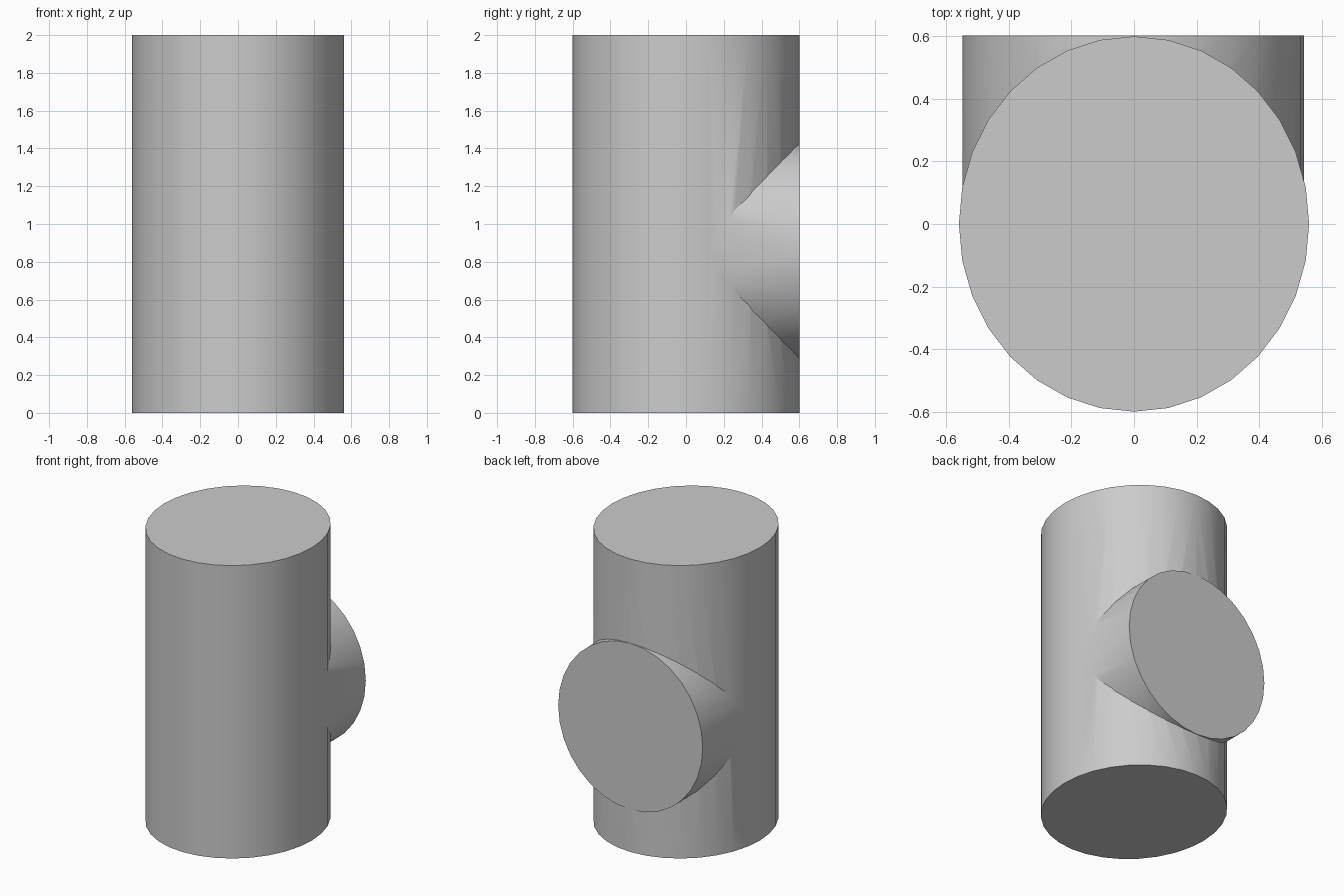
import bpy
import bmesh
import math
from mathutils import Matrix

if "Cube" in bpy.data.objects:
    bpy.data.objects.remove(bpy.data.objects["Cube"], do_unlink=True)

# Single plain colour
grey = bpy.data.materials.new("plain_grey")
grey.use_nodes = True
colour = (0.6, 0.6, 0.6, 1)
grey.diffuse_color = colour
grey.node_tree.nodes["Principled BSDF"].inputs["Base Color"].default_value = colour


def add_cylinder(name, size, centre, tilt=0):
    """Unit cylinder, tilted about x, scaled to half sizes and moved."""
    bm = bmesh.new()
    bmesh.ops.create_cone(bm, cap_ends=True, segments=32,
                          radius1=1, radius2=1, depth=2)
    turn = Matrix.Rotation(tilt, 4, 'X')
    bm.transform(Matrix.Translation(centre) @ Matrix.Diagonal((*size, 1)) @ turn)
    mesh = bpy.data.meshes.new(name)
    bm.to_mesh(mesh)
    bm.free()
    mesh.materials.append(grey)
    obj = bpy.data.objects.new(name, mesh)
    bpy.context.collection.objects.link(obj)
    return obj


# Upright main pipe and the short branch at the back
main_pipe = add_cylinder("pipe_tee", (0.56, 0.6, 1), (0, 0, 1))
branch = add_cylinder("branch_pipe", (0.546, 0.301, 0.568),
                      (-0.002, 0.301, 0.858), math.pi / 2)

# Fuse both into one solid
bpy.ops.object.select_all(action='DESELECT')
bpy.context.view_layer.objects.active = main_pipe
main_pipe.select_set(True)
union = main_pipe.modifiers.new("join_branch", 'BOOLEAN')
union.operation = 'UNION'
union.solver = 'EXACT'
union.object = branch
bpy.ops.object.modifier_apply(modifier=union.name)
bpy.data.objects.remove(branch, do_unlink=True)

# Round walls, crisp rims and seam
bpy.ops.object.shade_smooth_by_angle(angle=math.radians(30))
